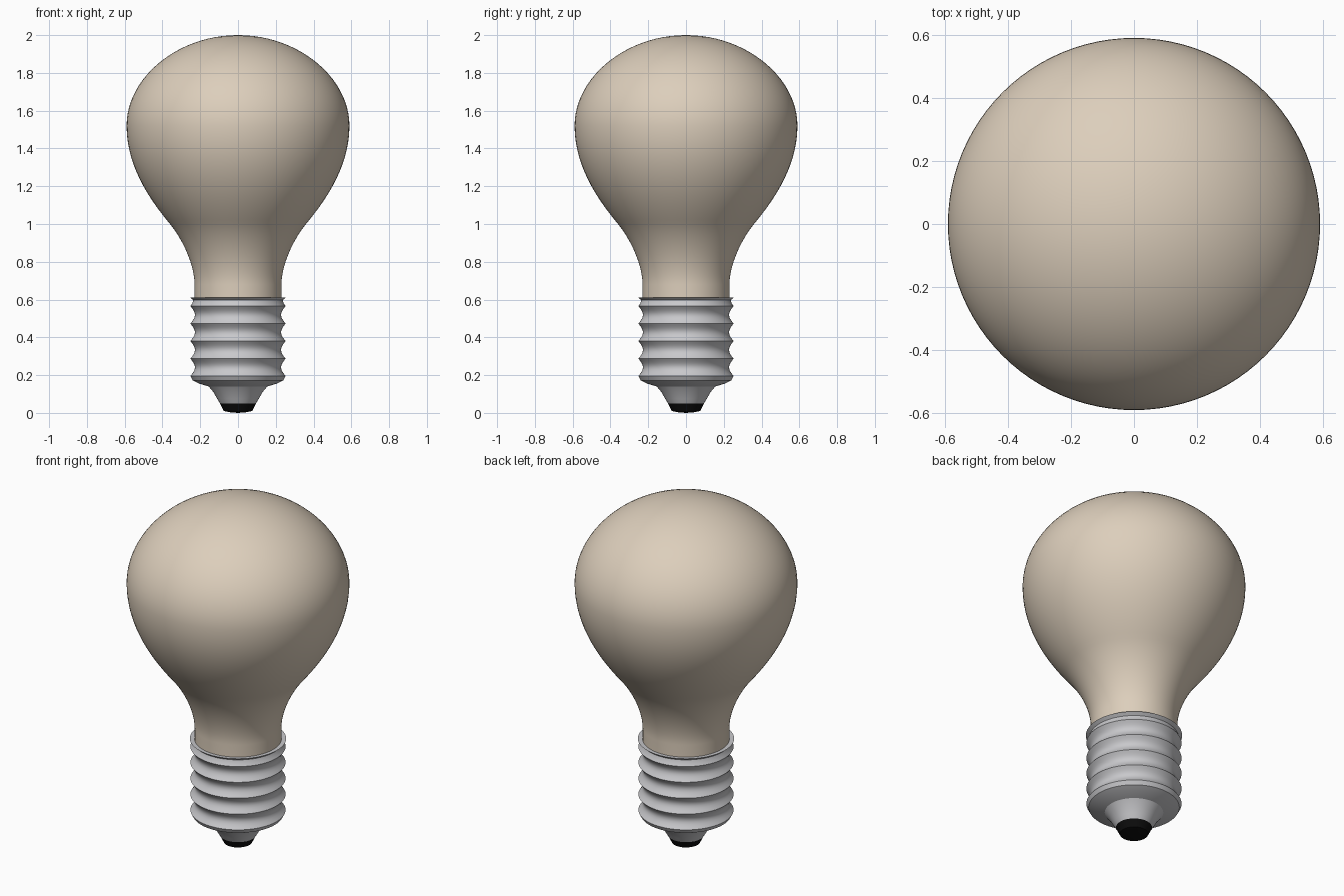
import bpy, bmesh, math
from mathutils import Vector
from mathutils.geometry import interpolate_bezier

if "Cube" in bpy.data.objects:
    bpy.data.objects.remove(bpy.data.objects["Cube"])

SIDES = 96


def material(name, rgb):
    m = bpy.data.materials.new(name)
    m.diffuse_color = (*rgb, 1)
    m.use_nodes = True
    m.node_tree.nodes["Principled BSDF"].inputs["Base Color"].default_value = m.diffuse_color
    return m


def lathe(name, profile, mat, angle=30):
    """Revolve (radius, height) points, listed bottom to top, around z."""
    bm = bmesh.new()
    rings = []
    for r, z in profile:
        if r < 1e-5:
            rings.append([bm.verts.new((0, 0, z))])
        else:
            rings.append([bm.verts.new((r * math.cos(2 * math.pi * i / SIDES),
                                        r * math.sin(2 * math.pi * i / SIDES), z))
                          for i in range(SIDES)])
    for a, b in zip(rings, rings[1:]):
        for i in range(SIDES):
            j = (i + 1) % SIDES
            if len(a) == 1:
                bm.faces.new((a[0], b[j], b[i]))
            elif len(b) == 1:
                bm.faces.new((a[i], a[j], b[0]))
            else:
                bm.faces.new((a[i], a[j], b[j], b[i]))
    mesh = bpy.data.meshes.new(name)
    bm.to_mesh(mesh)
    bm.free()
    mesh.materials.append(mat)
    ob = bpy.data.objects.new(name, mesh)
    bpy.context.collection.objects.link(ob)
    bpy.ops.object.select_all(action='DESELECT')
    ob.select_set(True)
    bpy.context.view_layer.objects.active = ob
    bpy.ops.object.shade_smooth_by_angle(angle=math.radians(angle))
    return ob


def curve(*pts, steps=16):
    return [(p.x, p.y) for p in interpolate_bezier(*[Vector((x, z, 0)) for x, z in pts], steps)]


glass_mat = material("warm frosted glass", (0.72, 0.62, 0.50))
metal_mat = material("silver metal", (0.58, 0.58, 0.60))
black_mat = material("black contact", (0.004, 0.004, 0.004))

# Glass bulb: straight neck, flared shoulder, rounded crown
glass = [(0.23, 0.58)]
glass += curve((0.23, 0.68), (0.23, 0.77), (0.28, 0.90), (0.36, 1.0))
glass += curve((0.36, 1.0), (0.46, 1.12), (0.59, 1.30), (0.59, 1.52))[1:]
glass += curve((0.59, 1.52), (0.59, 1.775), (0.32, 2.0), (0.0, 2.0), steps=24)[1:]
lathe("glass_bulb", glass, glass_mat, 60)

# Screw base: lower collar, then scalloped threads with sharp crests
base = [(0.095, 0.05), (0.11, 0.075), (0.13, 0.11), (0.155, 0.14),
        (0.205, 0.155), (0.24, 0.172)]
crests = [0.195, 0.287, 0.38, 0.473, 0.565]
for low, high in zip(crests, crests[1:]):
    for k in range(8):
        t = k / 8
        base.append((0.252 - 0.024 * math.sin(math.pi * t), low + (high - low) * t))
# Top thread and flared lip closing onto the neck
base += [(0.252, 0.565), (0.242, 0.58), (0.237, 0.597), (0.255, 0.612), (0.228, 0.610)]
lathe("screw_base", base, metal_mat)

# Bottom contact
lathe("bottom_contact", [(0, 0), (0.04, 0.003), (0.075, 0.01), (0.095, 0.05)], black_mat)
